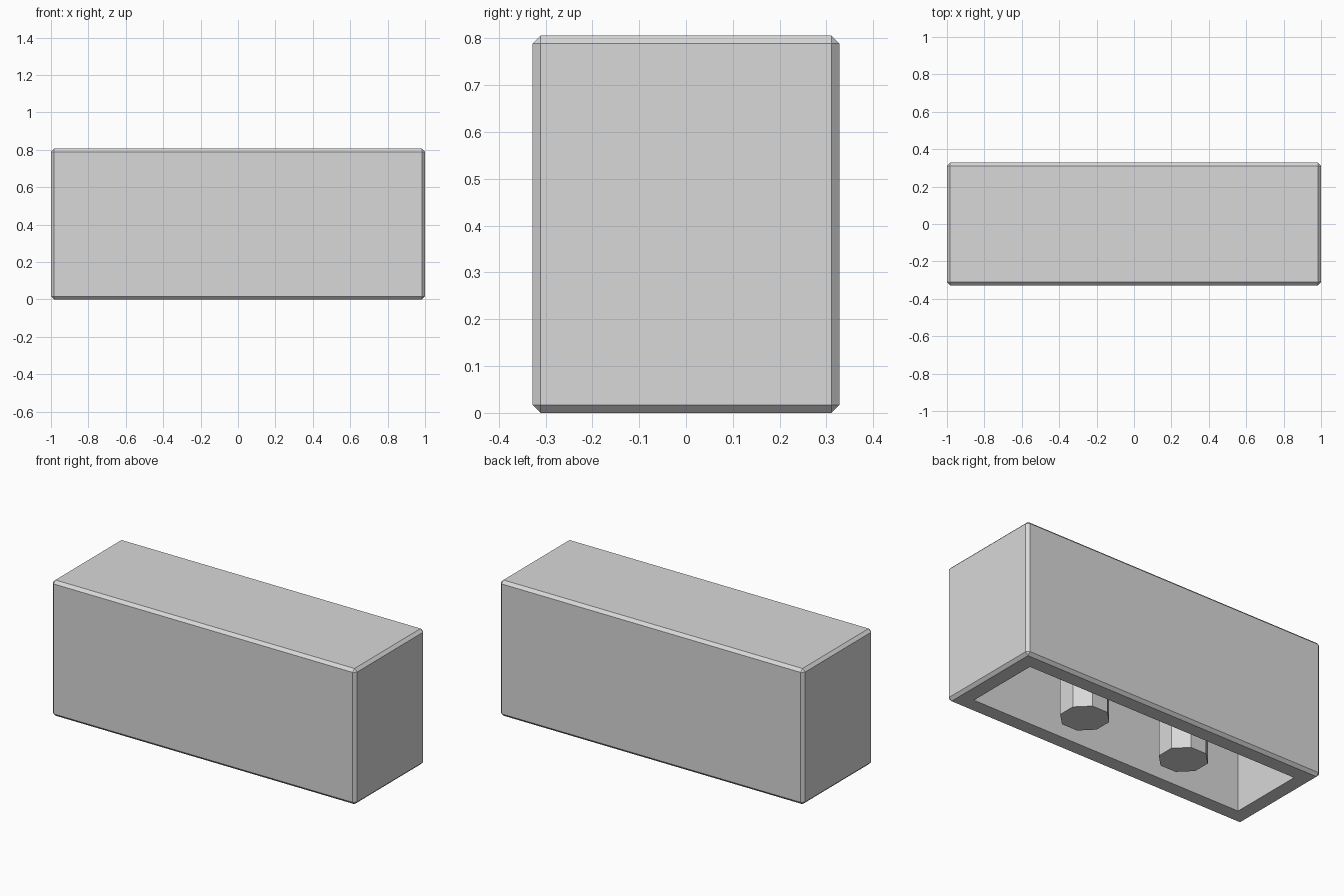
import bpy
import bmesh
from math import radians
from mathutils import Matrix

LENGTH, DEPTH, HEIGHT = 2.0, 0.655, 0.806
WALL, CHAMFER = 0.1, 0.017
POST_RADIUS, POST_X = 0.134, 0.336

cube = bpy.data.objects.get("Cube")
if cube:
    bpy.data.objects.remove(cube, do_unlink=True)

grey = bpy.data.materials.new("light_grey")
grey.use_nodes = True
colour = (0.69, 0.69, 0.69, 1)
grey.diffuse_color = colour
grey.node_tree.nodes["Principled BSDF"].inputs["Base Color"].default_value = colour


def add_object(name, bm):
    mesh = bpy.data.meshes.new(name)
    bm.to_mesh(mesh)
    bm.free()
    mesh.materials.append(grey)
    obj = bpy.data.objects.new(name, mesh)
    bpy.context.collection.objects.link(obj)


# Chamfered block, hollowed from below
bm = bmesh.new()
bmesh.ops.create_cube(bm, size=1, matrix=Matrix.Translation((0, 0, HEIGHT / 2))
                      @ Matrix.Diagonal((LENGTH, DEPTH, HEIGHT, 1)))
bmesh.ops.bevel(bm, geom=bm.edges[:], offset=CHAMFER, segments=1,
                affect='EDGES', profile=0.5)
base = min(bm.faces, key=lambda f: f.calc_center_median().z)
bmesh.ops.inset_region(bm, faces=[base], thickness=WALL - CHAMFER,
                       use_even_offset=True)
cavity = bmesh.ops.extrude_face_region(bm, geom=[base])["geom"]
bmesh.ops.translate(bm, vec=(0, 0, HEIGHT - WALL),
                    verts=[v for v in cavity if isinstance(v, bmesh.types.BMVert)])
if base.is_valid:
    bmesh.ops.delete(bm, geom=[base], context='FACES_ONLY')
bmesh.ops.recalc_face_normals(bm, faces=bm.faces[:])
add_object("hollow_block", bm)

# Eight-sided posts hanging from the cavity ceiling
post_height = HEIGHT - WALL
for side, x in (("left", POST_X), ("right", -POST_X)):
    bm = bmesh.new()
    bmesh.ops.create_cone(bm, cap_ends=True, segments=8, radius1=POST_RADIUS,
                          radius2=POST_RADIUS, depth=post_height,
                          matrix=Matrix.Translation((x, 0, post_height / 2))
                          @ Matrix.Rotation(radians(22.5), 4, 'Z'))
    add_object(side + "_post", bm)
